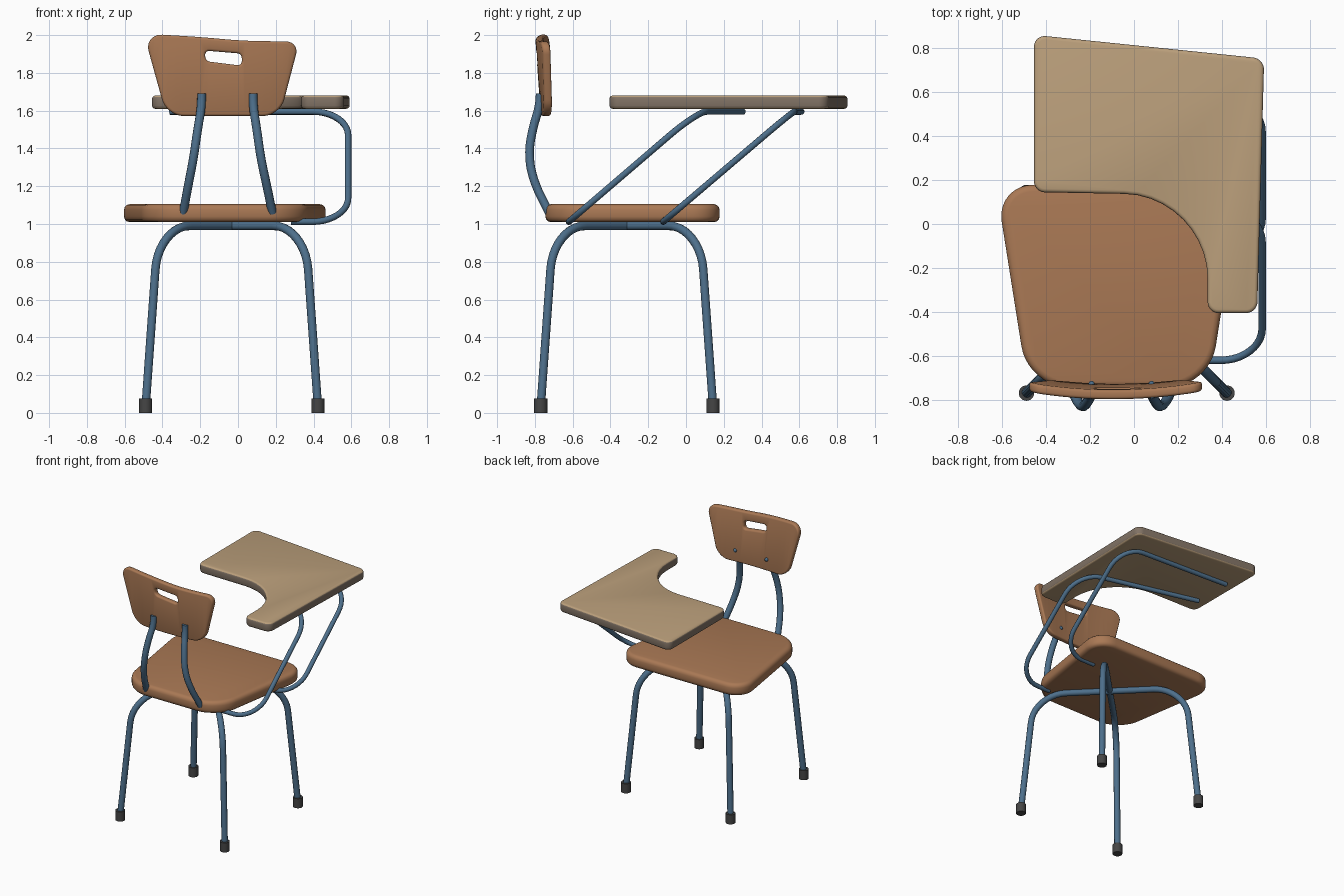
import bpy, bmesh
from mathutils import Vector

if "Cube" in bpy.data.objects:
    bpy.data.objects.remove(bpy.data.objects["Cube"])


def material(name, rgb):
    m = bpy.data.materials.new(name)
    m.diffuse_color = (*rgb, 1)
    m.use_nodes = True
    m.node_tree.nodes["Principled BSDF"].inputs["Base Color"].default_value = m.diffuse_color
    return m


SEAT = material("seat brown", (0.40, 0.19, 0.09))
TOP = material("desk tan", (0.50, 0.35, 0.20))
EDGE = material("desk edging", (0.22, 0.17, 0.13))
STEEL = material("blue steel", (0.075, 0.16, 0.26))
RUBBER = material("rubber", (0.06, 0.06, 0.06))


def fillet(pts, closed=True, n=10):
    """Round corners; each point is (coords, tangent length)."""
    out = []
    for i, (p, d) in enumerate(pts):
        p = Vector(p).to_3d()
        if d == 0 or (not closed and i in (0, len(pts) - 1)):
            out.append(p)
            continue
        ends = []
        for q in (pts[i - 1][0], pts[(i + 1) % len(pts)][0]):
            ends.append((Vector(q).to_3d() - p).normalized() * d)
        a, b = ends
        for k in range(n + 1):
            t = k / n
            s = 1 - t
            out.append(p + a * (s**3 + 3 * s * s * t * 0.45) + b * (t**3 + 3 * s * t * t * 0.45))
    return out


def activate(ob):
    bpy.ops.object.select_all(action='DESELECT')
    ob.select_set(True)
    bpy.context.view_layer.objects.active = ob


def finish(ob):
    activate(ob)
    bpy.ops.object.convert(target='MESH')
    bpy.ops.object.shade_smooth_by_angle(angle=0.7)


def plate(name, pts, lo, hi, mat, upright=False):
    """Prism from a rounded outline, lying flat or standing in the xz plane."""
    bm = bmesh.new()
    loop = []
    for p in fillet(pts):
        loop.append(bm.verts.new((p.x, lo, p.y) if upright else (p.x, p.y, lo)))
    face = bm.faces.new(loop)
    ext = bmesh.ops.extrude_face_region(bm, geom=[face])["geom"]
    move = Vector((0, hi - lo, 0)) if upright else Vector((0, 0, hi - lo))
    for v in ext:
        if isinstance(v, bmesh.types.BMVert):
            v.co += move
    bmesh.ops.recalc_face_normals(bm, faces=bm.faces)
    me = bpy.data.meshes.new(name)
    bm.to_mesh(me)
    bm.free()
    ob = bpy.data.objects.new(name, me)
    bpy.context.collection.objects.link(ob)
    me.materials.append(mat)
    return ob


def round_edges(ob, width):
    b = ob.modifiers.new("bevel", 'BEVEL')
    b.width = width
    b.segments = 3
    b.limit_method = 'ANGLE'
    b.angle_limit = 0.9


def tube(name, pts, r):
    path = fillet(pts, closed=False)
    cu = bpy.data.curves.new(name, 'CURVE')
    cu.dimensions = '3D'
    cu.bevel_depth = r
    cu.bevel_resolution = 4
    cu.use_fill_caps = True
    sp = cu.splines.new('POLY')
    sp.points.add(len(path) - 1)
    for q, p in zip(sp.points, path):
        q.co = (*p, 1)
    ob = bpy.data.objects.new(name, cu)
    bpy.context.collection.objects.link(ob)
    cu.materials.append(STEEL)
    finish(ob)


# Seat
seat = plate("seat", [((-0.628, 0.178), 0.17), ((-0.482, -0.745), 0.19),
                      ((0.342, -0.745), 0.19), ((0.488, 0.178), 0.17)], 1.01, 1.105, SEAT)
round_edges(seat, 0.03)
finish(seat)

# Desk top with its cut-out and darker edging
desk = plate("desk_top", [((-0.455, 0.86), 0.055), ((0.592, 0.752), 0.05), ((0.56, -0.405), 0.05),
                          ((0.335, -0.405), 0.05), ((0.335, 0.13), 0.38), ((-0.455, 0.145), 0.05)],
             1.61, 1.68, TOP)
round_edges(desk, 0.016)
finish(desk)
desk.data.materials.append(EDGE)
for f in desk.data.polygons:
    if abs(f.normal.z) < 0.3:
        f.material_index = 1

# Backrest with hand slot, sliced and then bent
back = plate("backrest", [((-0.499, 2.008), 0.10), ((-0.2, 1.99), 0.08), ((0.02, 1.97), 0.08),
                          ((0.325, 1.965), 0.07), ((0.222, 1.572), 0.09), ((-0.378, 1.572), 0.09)],
             -0.785, -0.742, SEAT, True)
slot = plate("slot_cutter", [((-0.175, 1.918), 0.024), ((0.02, 1.902), 0.024),
                             ((0.02, 1.838), 0.024), ((-0.172, 1.862), 0.024)], -0.9, -0.6, SEAT, True)
slot.hide_render = True
cut = back.modifiers.new("slot", 'BOOLEAN')
cut.operation = 'DIFFERENCE'
cut.object = slot
round_edges(back, 0.013)
finish(back)
bpy.data.objects.remove(slot)
bm = bmesh.new()
bm.from_mesh(back.data)
for i in range(1, 20):
    bmesh.ops.bisect_plane(bm, geom=bm.verts[:] + bm.edges[:] + bm.faces[:],
                           plane_co=(-0.485 + 0.04 * i, 0, 0), plane_no=(1, 0, 0))
for v in bm.verts:
    v.co.y += 0.035 * ((v.co.x + 0.085) / 0.4) ** 2 - 0.07 * (v.co.z - 1.8)
bm.to_mesh(back.data)
bm.free()

# Crossed leg frames with rubber feet
CX, CY = -0.033, -0.313
for side, name in ((1, "leg_frame_a"), (-1, "leg_frame_b")):
    def at(h, z):
        return (CX + side * h, CY + h, z)
    tube(name, [(at(-0.457, 0.02), 0), (at(-0.388, 0.99), 0.23),
                (at(0.388, 0.99), 0.23), (at(0.457, 0.02), 0)], 0.023)
    for s in (-1, 1):
        x, y, _ = at(0.456 * s, 0)
        bpy.ops.mesh.primitive_cylinder_add(vertices=24, radius=0.035, depth=0.075,
                                            location=(x, y, 0.0375))
        foot = bpy.context.object
        foot.name = "foot"
        foot.data.materials.append(RUBBER)
        finish(foot)

# Desk supports
for name, y0, y1, y2 in (("rear_desk_support", -0.62, 0.06, 0.30),
                         ("front_desk_support", -0.12, 0.565, 0.61)):
    tube(name, [((0.28, y0, 1.012), 0), ((0.583, y0, 1.012), 0.19),
                ((0.583, y1, 1.595), 0.19), ((-0.36, y2, 1.595), 0)], 0.017)

# Backrest supports and their rivets
for name, x0, x1, x2 in (("left_back_support", -0.29, -0.235, -0.193),
                         ("right_back_support", 0.182, 0.12, 0.08)):
    tube(name, [((x0, -0.725, 1.06), 0), ((x1 * 0.5 + x0 * 0.5, -0.80, 1.21), 0.06),
                ((x1, -0.835, 1.35), 0.07), ((x1 * 0.5 + x2 * 0.5, -0.815, 1.50), 0.07),
                ((x2, -0.775, 1.62), 0.05), ((x2, -0.772, 1.69), 0)], 0.023)
    bpy.ops.mesh.primitive_uv_sphere_add(segments=16, ring_count=8, radius=0.014,
                                         location=(x2, -0.728, 1.66))
    rivet = bpy.context.object
    rivet.name = "rivet"
    rivet.data.materials.append(STEEL)
    finish(rivet)
